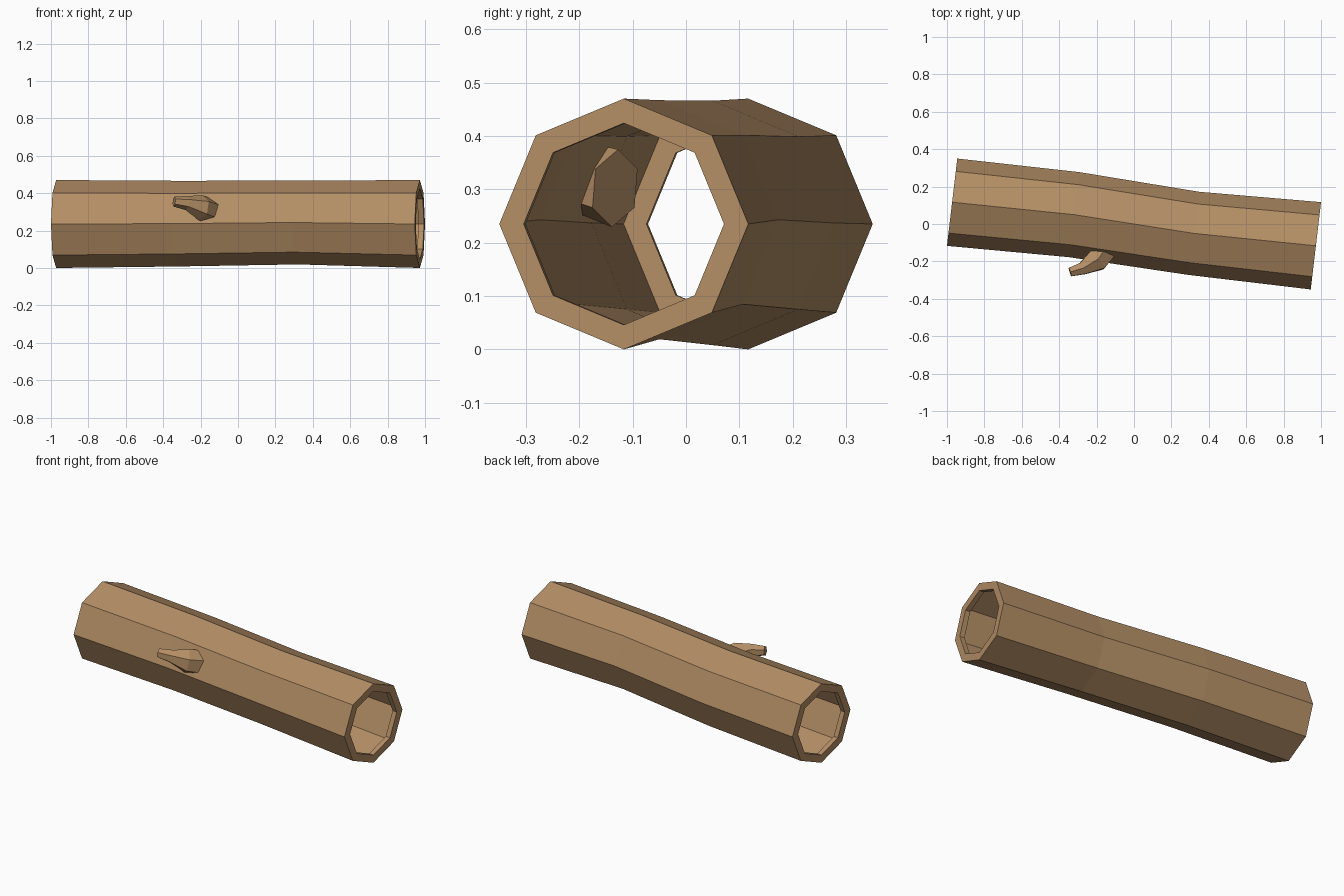
import bpy, bmesh, math
from mathutils import Vector

if "Cube" in bpy.data.objects:
    bpy.data.objects.remove(bpy.data.objects["Cube"])

wood = bpy.data.materials.new("wood")
wood.diffuse_color = (0.45, 0.27, 0.13, 1)
wood.use_nodes = True
wood.node_tree.nodes["Principled BSDF"].inputs["Base Color"].default_value = wood.diffuse_color


def sweep(name, rings, sides, capped, phase=0.0):
    """Skin rings of (centre, facing direction, radius) into a flat-shaded tube."""
    bm = bmesh.new()
    loops = []
    for centre, facing, radius in rings:
        t = Vector(facing).normalized()
        side = Vector((0, 0, 1)).cross(t).normalized()
        up = t.cross(side)
        loop = []
        for i in range(sides):
            a = phase + 2 * math.pi * i / sides
            loop.append(bm.verts.new(Vector(centre) + radius * (math.cos(a) * side + math.sin(a) * up)))
        loops.append(loop)
    for a, b in zip(loops, loops[1:]):
        for i in range(sides):
            j = (i + 1) % sides
            bm.faces.new((a[i], a[j], b[j], b[i]))
    if capped:
        bm.faces.new(loops[0][::-1])
        bm.faces.new(loops[-1])
    mesh = bpy.data.meshes.new(name)
    bm.to_mesh(mesh)
    bm.free()
    mesh.materials.append(wood)
    obj = bpy.data.objects.new(name, mesh)
    bpy.context.collection.objects.link(obj)
    return obj


# Hollow log: outer skin, flat end rims and a short inward lip at each end
end_dir = Vector((1, -0.118, 0)).normalized()
mid_dir = (1, -0.13, 0)
left = Vector((-0.9725, 0.1165, 0.235))
right = Vector((0.9725, -0.1165, 0.235))
lip, hole, outer = 0.03, 0.189, 0.235
sweep("hollow_log", [
    (left + end_dir * lip, end_dir, hole),
    (left, end_dir, hole),
    (left, end_dir, outer),
    ((-0.32, 0.05, 0.237), mid_dir, 0.229),
    ((0.32, -0.05, 0.243), mid_dir, 0.224),
    (right, end_dir, outer),
    (right, end_dir, hole),
    (right - end_dir * lip, end_dir, hole),
], 8, False)

# Bent branch stub, its root poking through the wall of the log
sweep("branch_stub", [
    ((-0.342, -0.257, 0.355), (1, 0.3, -0.1), 0.027),
    ((-0.275, -0.238, 0.347), (0.9, 0.43, -0.15), 0.038),
    ((-0.200, -0.195, 0.322), (0.75, 0.66, -0.2), 0.068),
    ((-0.155, -0.133, 0.302), (0.62, 0.78, -0.1), 0.073),
], 6, True, math.pi / 6)
